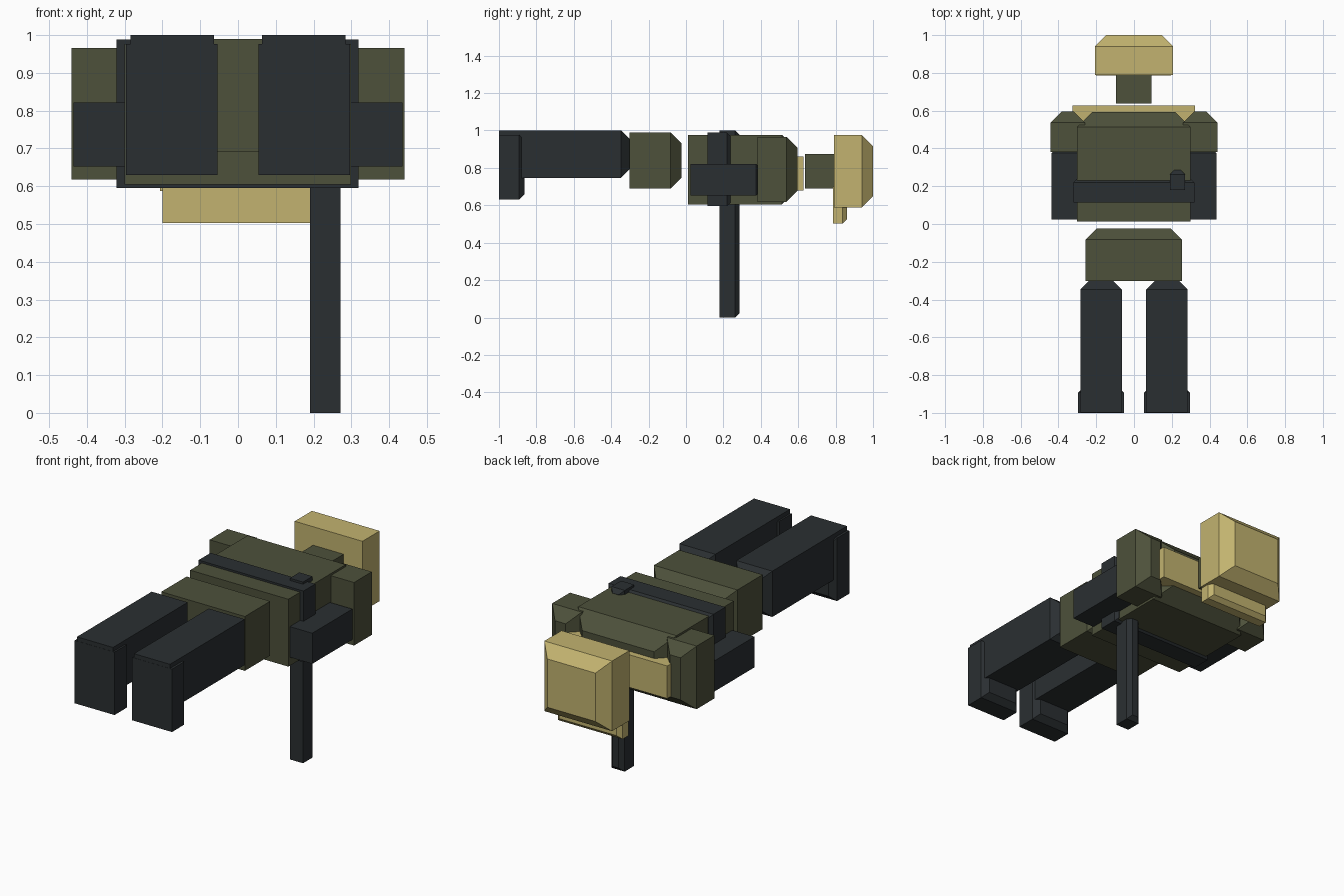
import bpy, bmesh

if "Cube" in bpy.data.objects:
    bpy.data.objects.remove(bpy.data.objects["Cube"])


def material(name, rgb):
    m = bpy.data.materials.new(name)
    m.diffuse_color = (*rgb, 1)
    m.use_nodes = True
    m.node_tree.nodes["Principled BSDF"].inputs["Base Color"].default_value = m.diffuse_color
    return m


OLIVE = material("olive", (0.075, 0.082, 0.043))
TAN = material("tan", (0.54, 0.45, 0.16))
DARK = material("charcoal", (0.023, 0.028, 0.031))


def block(name, mat, x, y, z, cham=0.0, inset=None):
    """Box over ranges x, y, z whose +y end tapers by inset over the length cham."""
    inset = cham if inset is None else inset
    bm = bmesh.new()
    rings = [(y[0], 0), (y[1], 0)]
    if cham:
        rings = [(y[0], 0), (y[1] - cham, 0), (y[1], inset)]
    loops = []
    for py, i in rings:
        x0, x1, z0, z1 = x[0] + i, x[1] - i, z[0] + i, z[1] - i
        loops.append([bm.verts.new((px, py, pz)) for px, pz in
                      ((x0, z0), (x1, z0), (x1, z1), (x0, z1))])
    for a, b in zip(loops, loops[1:]):
        for k in range(4):
            n = (k + 1) % 4
            bm.faces.new((a[k], a[n], b[n], b[k]))
    bm.faces.new(loops[0])
    bm.faces.new(loops[-1])
    bmesh.ops.recalc_face_normals(bm, faces=bm.faces[:])
    mesh = bpy.data.meshes.new(name)
    bm.to_mesh(mesh)
    bm.free()
    mesh.materials.append(mat)
    obj = bpy.data.objects.new(name, mesh)
    bpy.context.collection.objects.link(obj)
    return obj


def pair(name, mat, x, y, z, cham=0.0, inset=None):
    """The same block on both sides of the body."""
    block("left_" + name, mat, x, y, z, cham, inset)
    block("right_" + name, mat, (-x[1], -x[0]), y, z, cham, inset)


# Head, cap visor and neck
block("head", TAN, (-0.207, 0.207), (0.79, 1.0), (0.588, 0.975), 0.06)
block("visor", TAN, (-0.2, 0.195), (0.785, 0.86), (0.503, 0.7), 0.022)
block("neck", OLIVE, (-0.095, 0.092), (0.637, 0.82), (0.69, 0.873))

# Torso, collar and belt
block("torso", OLIVE, (-0.301, 0.299), (0.012, 0.593), (0.605, 0.977), 0.08)
block("collar", TAN, (-0.325, 0.323), (0.45, 0.628), (0.68, 0.86))
block("belt", DARK, (-0.321, 0.319), (0.115, 0.237), (0.595, 0.988), 0.018)

# Arms
pair("upper_arm", OLIVE, (0.26, 0.441), (0.382, 0.595), (0.618, 0.966), 0.058)
pair("forearm", DARK, (0.26, 0.436), (0.025, 0.42), (0.652, 0.821), 0.045)

# Rod through the belt, carried at one side
block("rod", DARK, (0.19, 0.271), (0.18, 0.285), (0.0, 1.0), 0.022)

# Pelvis, legs and boots
block("pelvis", OLIVE, (-0.256, 0.254), (-0.303, -0.024), (0.69, 0.99), 0.058)
pair("leg", DARK, (0.064, 0.284), (-0.999, -0.297), (0.747, 1.0), 0.05)
pair("boot", DARK, (0.054, 0.297), (-1.0, -0.863), (0.63, 0.977), 0.03)
